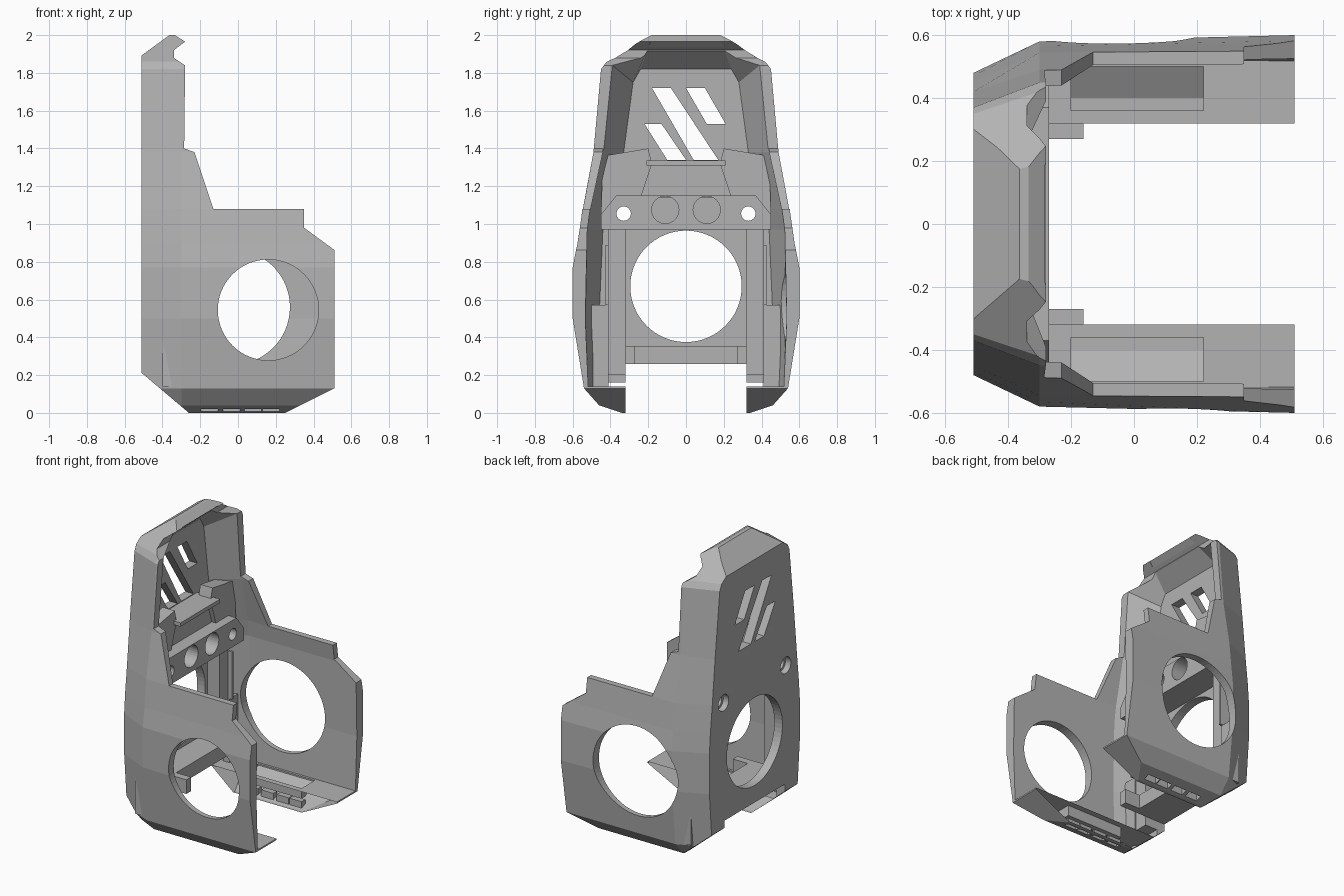
import bpy, bmesh, math

cube = bpy.data.objects.get("Cube")
if cube:
    bpy.data.objects.remove(cube, do_unlink=True)

grey = bpy.data.materials.new("plain grey")
grey.use_nodes = True
grey.diffuse_color = (0.45, 0.45, 0.45, 1)
grey.node_tree.nodes["Principled BSDF"].inputs["Base Color"].default_value = (0.45, 0.45, 0.45, 1)


def make(name, bm):
    bmesh.ops.recalc_face_normals(bm, faces=bm.faces)
    mesh = bpy.data.meshes.new(name)
    bm.to_mesh(mesh)
    bm.free()
    mesh.materials.append(grey)
    ob = bpy.data.objects.new(name, mesh)
    bpy.context.collection.objects.link(ob)
    return ob


def prism(name, pts, axis, lo, hi):
    """Extrude a 2D outline along an axis; the outline uses the other two axes in order."""
    bm = bmesh.new()
    rings = []
    for d in (lo, hi):
        ring = []
        for p in pts:
            co = list(p)
            co.insert("xyz".index(axis), d)
            ring.append(bm.verts.new(co))
        rings.append(ring)
        bm.faces.new(ring)
    n = len(pts)
    for i in range(n):
        j = (i + 1) % n
        bm.faces.new((rings[0][i], rings[0][j], rings[1][j], rings[1][i]))
    return make(name, bm)


def box(name, x, y, z):
    return prism(name, [(x[0], y[0]), (x[1], y[0]), (x[1], y[1]), (x[0], y[1])], "z", *z)


def cylinder(name, centre, r, axis, lo, hi, n=64):
    angles = [2 * math.pi * i / n for i in range(n)]
    return prism(name, [(centre[0] + r * math.cos(a), centre[1] + r * math.sin(a)) for a in angles], axis, lo, hi)


def loft(name, levels, xs):
    """Stack symmetric sections: back height, front height, then half widths at each x."""
    bm = bmesh.new()
    rings = []
    for zb, zf, *w in levels:
        half = [(x, y, zb if k == 0 else zf) for k, (x, y) in enumerate(zip(xs, w))]
        pts = [(x, -y, z) for x, y, z in half] + half[::-1]
        rings.append([bm.verts.new(p) for p in pts])
    for a, b in zip(rings, rings[1:]):
        for i in range(6):
            j = (i + 1) % 6
            bm.faces.new((a[i], a[j], b[j], b[i]))
    for r in (rings[0], rings[-1]):
        bm.faces.new((r[0], r[1], r[4], r[5]))
        bm.faces.new((r[1], r[2], r[3], r[4]))
    return make(name, bm)


def combine(target, tool, operation="DIFFERENCE", keep=False):
    mod = target.modifiers.new("cut", "BOOLEAN")
    mod.operation, mod.solver, mod.object = operation, "EXACT", tool
    bpy.context.view_layer.update()
    deps = bpy.context.evaluated_depsgraph_get()
    mesh = bpy.data.meshes.new_from_object(target.evaluated_get(deps))
    target.modifiers.clear()
    target.data = mesh
    if not keep:
        bpy.data.objects.remove(tool, do_unlink=True)


# Outer body: faceted loft trimmed by the side outline
shell = loft("shroud_shell", [
    (0, 0, .30, .34, .34), (.04, .04, .40, .46, .46), (.13, .13, .45, .54, .54),
    (.5, .5, .48, .58, .60), (.77, .77, .48, .58, .60), (.9, .9, .47, .565, .575),
    (1.08, 1.08, .45, .545, .55), (1.38, 1.38, .42, .49, .49), (1.82, 1.82, .37, .45, .45),
    (1.86, 1.86, .35, .42, .42), (2, 2, .14, .19, .19)], (-.51, -.3, .51))
outline = [(-.52, .22), (-.26, 0), (.25, 0), (.52, .135), (.52, .855), (.35, .98), (.35, 1.08),
           (-.13, 1.08), (-.23, 1.38), (-.285, 1.4), (-.28, 1.84), (-.34, 1.88), (-.34, 1.92),
           (-.28, 1.965), (-.35, 2.01), (-.52, 1.885)]
combine(shell, prism("side_outline", outline, "y", -1, 1), "INTERSECT")

# Hollow interior, open towards +x
combine(shell, loft("interior", [
    (.14, .14, .46, .515, .52), (.5, .5, .46, .53, .535), (.97, .97, .44, .52, .525),
    (1.08, 1.08, .41, .505, .51), (1.38, 1.38, .33, .44, .44),
    (1.75, 1.84, .28, .39, .39), (1.82, 1.97, .24, .185, .185)], (-.45, -.28, 1)))

# Gap between the two legs
combine(shell, box("leg_gap", (-1, 1), (-.32, .32), (-.5, .26)))

# Round openings in the back plate and both side walls
combine(shell, cylinder("plate_opening", (0, .67), .295, "x", -1, 0))
combine(shell, cylinder("front_opening", (.16, .545), .267, "y", -1, 0))
combine(shell, cylinder("rear_opening", (-.03, .56), .305, "y", 0, 1))

# Slanted vents in the upper plate
for slot in ([(-.18, 1.72), (-.08, 1.72), (.17, 1.34), (.04, 1.34)],
             [(0, 1.72), (.1, 1.72), (.21, 1.53), (.11, 1.53)],
             [(-.22, 1.53), (-.13, 1.53), (0, 1.34), (-.1, 1.34)]):
    combine(shell, prism("slanted_vent", slot, "x", -1, -.3))

# Sloped troughs on top of each leg floor, outlet pockets underneath
for s in (-1, 1):
    trough = [(s * .36, .07), (s * .40, .07), (s * .50, .13), (s * .50, .2), (s * .36, .2)]
    combine(shell, prism("trough", trough, "x", -.2, .22))
    for x in (-.15, -.035, .08, .175):
        combine(shell, box("outlet", (x - .045, x + .045), sorted((s * .36, s * .40)), (-.1, .05)))

# Light block with two round sockets
block = prism("light_block", [(-.45, .97), (.45, .97), (.45, 1.05), (.37, 1.15), (-.37, 1.15),
                              (-.45, 1.05)], "x", -.46, -.27)
for y in (-.11, .11):
    combine(block, cylinder("socket", (y, 1.075), .072, "x", -.38, 0, 32))

# Screw holes through the block and plate, with wide outer bores
for y in (-.33, .33):
    screw = cylinder("screw_hole", (y, 1.055), .038, "x", -1, 0, 32)
    combine(block, screw, keep=True)
    combine(shell, screw)
    combine(shell, cylinder("screw_bore", (y, 1.055), .055, "x", -1, -.47, 32))

# Inner shelf, panel under it, and flank gussets
box("inner_shelf", (-.47, -.28), (-.21, .21), (1.31, 1.335))
box("panel_under_shelf", (-.47, -.36), (-.24, .24), (1.14, 1.32))
for s, side in ((-1, "front"), (1, "rear")):
    prism(side + "_flank", [(s * .44, 1.36), (s * .2, 1.40), (s * .18, 1.32),
                            (s * .24, 1.14), (s * .37, 1.14), (s * .45, 1.05)], "x", -.42, -.33)
    # Pillars beside the round plate opening
    box(side + "_pillar", (-.46, -.36), sorted((s * .32, s * .41)), (.2, .97))
    box(side + "_outer_pillar", (-.40, -.35), sorted((s * .41, s * .52)), (.14, .57))
    box(side + "_pillar_rib", (-.44, -.33), sorted((s * .41, s * .425)), (.57, .89))
    box(side + "_bar_end", (-.36, -.16), sorted((s * .27, s * .32)), (.26, .355))

# Bar below the plate opening
box("lower_bar", (-.47, -.27), (-.32, .32), (.26, .355))
